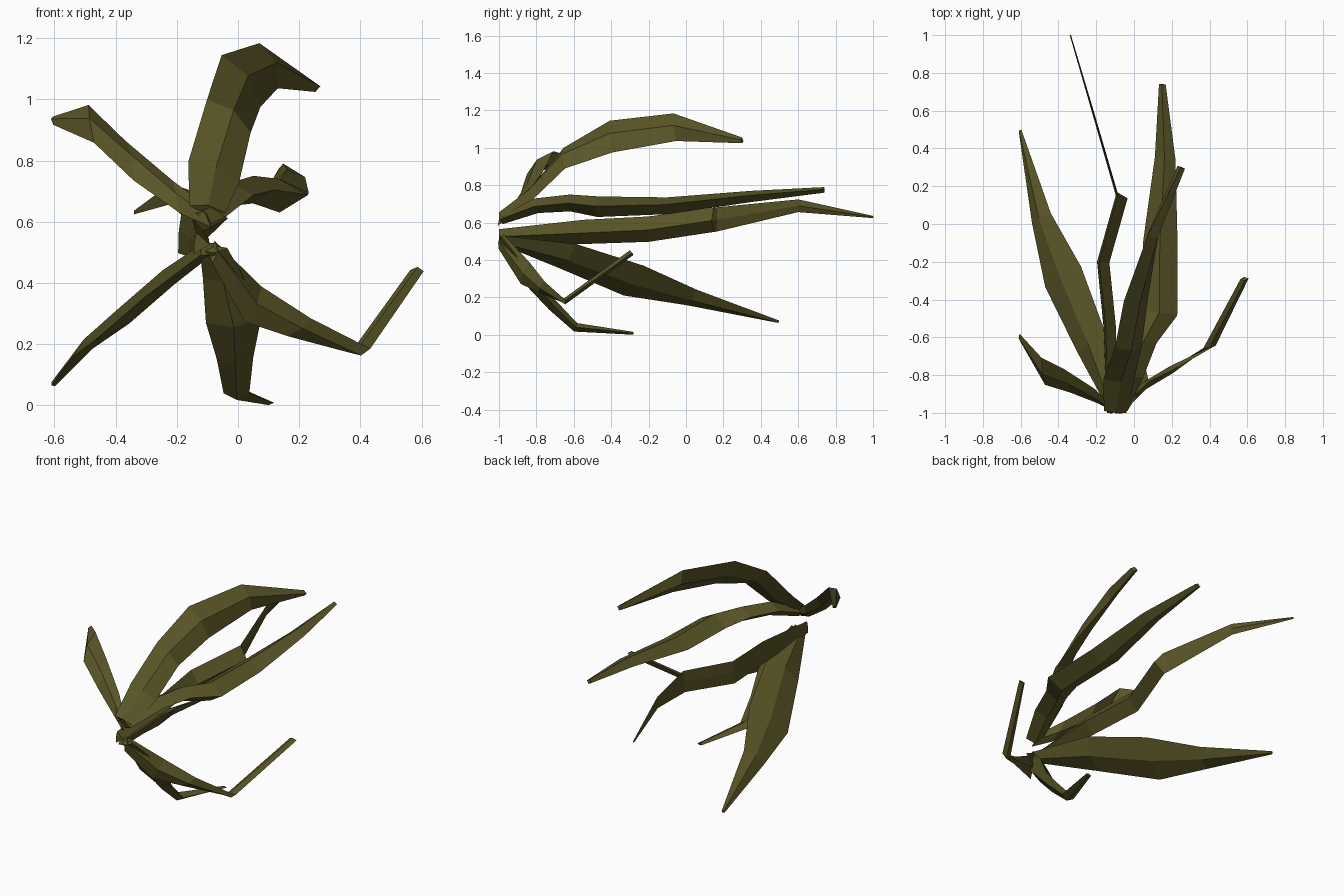
import bpy, bmesh
from mathutils import Vector

olive = bpy.data.materials.new("olive_green")
olive.diffuse_color = (0.10, 0.09, 0.02, 1)


def leaf(name, side0, side1, keels, stations):
    """Faceted blade: keeled sections (x, y, z, half width, keel factor), twisting side0 -> side1."""
    bm = bmesh.new()
    pts = [Vector(s[:3]) for s in stations]
    n = len(pts)
    rings = []
    for i, s in enumerate(stations):
        tangent = (pts[min(i + 1, n - 1)] - pts[max(i - 1, 0)]).normalized()
        side = Vector(side0).normalized().lerp(Vector(side1).normalized(), i / (n - 1)).normalized()
        normal = side.cross(tangent).normalized()
        a, b = pts[i] - side * s[3], pts[i] + side * s[3]
        top, low = pts[i] + normal * keels[0] * s[4], pts[i] - normal * keels[1] * s[4]
        rings.append([bm.verts.new(v) for v in (a, top, b, low)])
    for r, q in zip(rings, rings[1:]):
        for k in range(4):
            bm.faces.new((r[k], r[(k + 1) % 4], q[(k + 1) % 4], q[k]))
    bm.faces.new(rings[0])
    bm.faces.new(rings[-1])
    bmesh.ops.recalc_face_normals(bm, faces=bm.faces)
    me = bpy.data.meshes.new(name)
    bm.to_mesh(me)
    bm.free()
    me.materials.append(olive)
    ob = bpy.data.objects.new(name, me)
    bpy.context.collection.objects.link(ob)
    return ob


# Arching leaf at the top, flat at its base and turning on edge
leaf("top_leaf", (1, 0, -0.2), (0.18, 0.1, -1), (0.03, 0.03), [
    (-0.10, -0.99, 0.64, 0.06, 0.6), (-0.08, -0.82, 0.76, 0.09, 0.9), (-0.03, -0.65, 0.945, 0.09, 1),
    (0.01, -0.40, 1.06, 0.106, 1), (0.10, -0.06, 1.11, 0.08, 1), (0.25, 0.30, 1.04, 0.016, 0.7)])

# Broad level leaf on the right
leaf("right_leaf", (1, -0.2, -0.1), (1, -0.1, 0.15), (0.05, 0.05), [
    (-0.09, -0.99, 0.62, 0.05, 0.6), (-0.02, -0.80, 0.69, 0.07, 0.8), (0.05, -0.62, 0.705, 0.07, 0.9),
    (0.135, -0.47, 0.685, 0.095, 1.1), (0.14, -0.1, 0.69, 0.092, 0.9), (0.165, 0.35, 0.74, 0.055, 0.6),
    (0.15, 0.74, 0.775, 0.018, 0.3)])

# Long leaf drooping to the lower left
leaf("lower_left_leaf", (0.19, 0.12, 0.16), (0.12, 0.06, 0.1), (0.03, 0.03), [
    (-0.10, -0.99, 0.51, 0.035, 0.8), (-0.225, -0.63, 0.42, 0.11, 1), (-0.375, -0.28, 0.29, 0.135, 1),
    (-0.49, 0.03, 0.20, 0.07, 0.7), (-0.603, 0.495, 0.07, 0.010, 0.3)])

# Narrow bent leaf on the lower right
leaf("lower_right_leaf", (0.1, 0.35, 1), (1, 0.1, -0.1), (0.02, 0.02), [
    (-0.08, -0.99, 0.50, 0.04, 1), (0.05, -0.86, 0.33, 0.068, 1), (0.2, -0.77, 0.255, 0.05, 1),
    (0.40, -0.65, 0.178, 0.034, 0.8), (0.585, -0.29, 0.44, 0.022, 0.8)])

# Leaf hanging down and curling along the ground
leaf("bottom_leaf", (1, 0, 0.1), (1, 0, 0), (0.03, 0.03), [
    (-0.08, -0.99, 0.51, 0.045, 0.6), (-0.05, -0.91, 0.42, 0.065, 1), (-0.015, -0.82, 0.275, 0.09, 1.1),
    (-0.01, -0.71, 0.155, 0.06, 1), (-0.005, -0.59, 0.04, 0.042, 0.8), (0.10, -0.28, 0.008, 0.018, 0.25)])

# Short hooked leaf on the upper left
leaf("upper_left_leaf", (0.3, -0.6, -1), (0.05, -1, -0.7), (0.025, 0.025), [
    (-0.10, -0.985, 0.62, 0.045, 0.6), (-0.20, -0.91, 0.68, 0.07, 0.8), (-0.355, -0.83, 0.80, 0.09, 1),
    (-0.48, -0.78, 0.92, 0.095, 1), (-0.605, -0.60, 0.93, 0.023, 0.4)])

# Longest leaf, standing on edge, its keel ending at the kink halfway
leaf("long_leaf", (0.1, 0, 1), (0.05, 0, 1), (0.004, 0.06), [
    (-0.14, -1.0, 0.53, 0.035, 0.8), (-0.155, -0.55, 0.55, 0.065, 1), (-0.19, -0.2, 0.565, 0.068, 1),
    (-0.092, 0.15, 0.615, 0.065, 1), (-0.096, 0.165, 0.617, 0.065, 0.15),
    (-0.223, 0.6, 0.69, 0.034, 0.15), (-0.34, 1.0, 0.63, 0.006, 0.1)])
